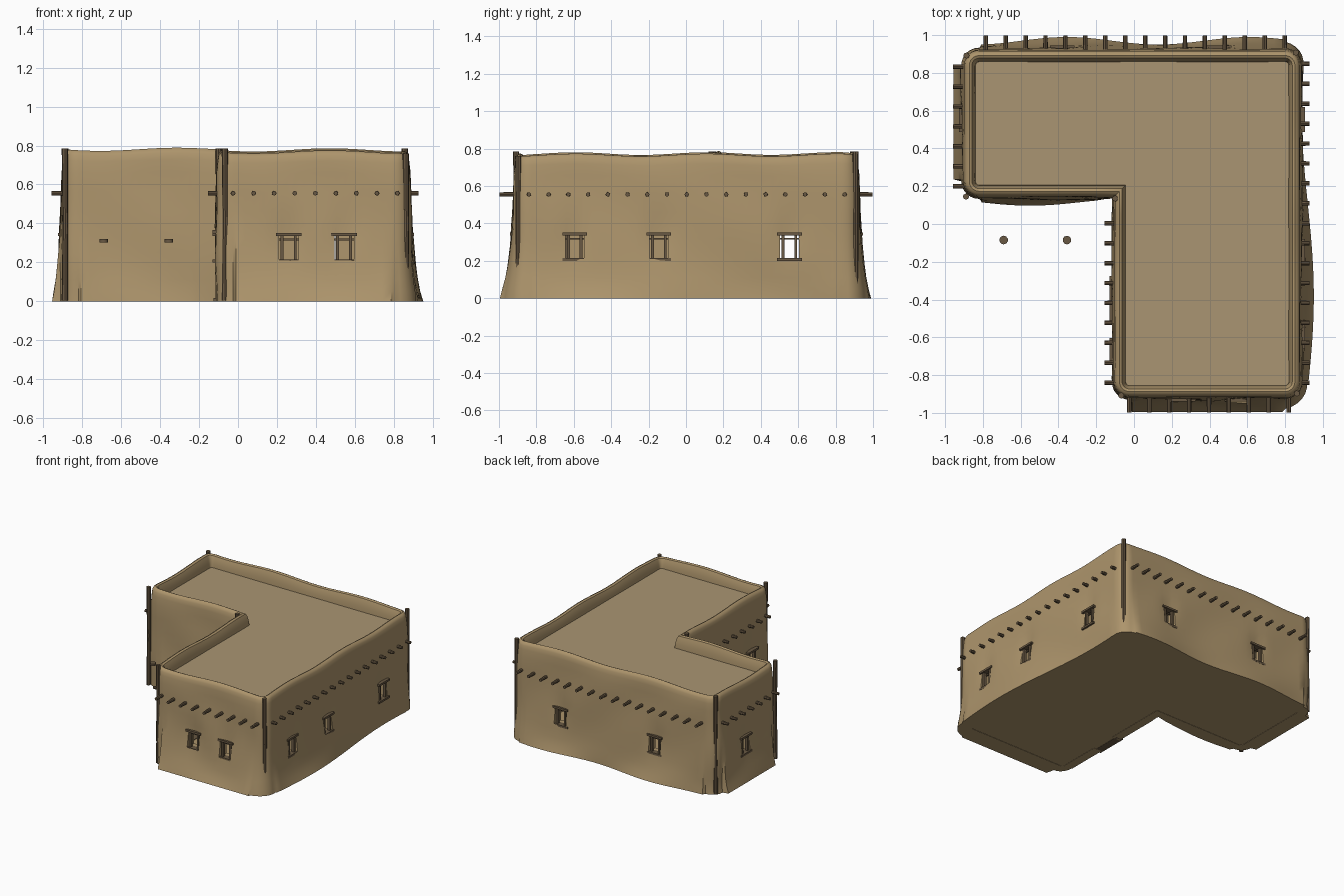
import bpy, bmesh, math
from mathutils import Vector, Matrix

cube = bpy.data.objects.get("Cube")
if cube:
    bpy.data.objects.remove(cube, do_unlink=True)


def material(name, rgb):
    m = bpy.data.materials.new(name)
    m.use_nodes = True
    m.diffuse_color = (*rgb, 1)
    m.node_tree.nodes["Principled BSDF"].inputs["Base Color"].default_value = (*rgb, 1)
    return m


ADOBE = material("adobe tan", (0.42, 0.30, 0.15))
ROOF = material("packed earth", (0.40, 0.30, 0.17))
WOOD = material("weathered wood", (0.14, 0.098, 0.056))


def make_object(name, bm, mat=None, smooth=None):
    bmesh.ops.recalc_face_normals(bm, faces=bm.faces)
    me = bpy.data.meshes.new(name)
    bm.to_mesh(me)
    bm.free()
    ob = bpy.data.objects.new(name, me)
    bpy.context.collection.objects.link(ob)
    if mat:
        me.materials.append(mat)
    if smooth:
        bpy.ops.object.select_all(action="DESELECT")
        ob.select_set(True)
        bpy.context.view_layer.objects.active = ob
        bpy.ops.object.shade_smooth_by_angle(angle=math.radians(smooth))
    return ob


def add_box(bm, frame, centre, size):
    bmesh.ops.create_cube(bm, size=1, matrix=frame @ Matrix.Translation(centre) @ Matrix.Diagonal((*size, 1)))


def add_log(bm, a, b, r1, r2, sides=8):
    a, b = Vector(a), Vector(b)
    turn = (b - a).to_track_quat("Z", "Y").to_matrix().to_4x4()
    bmesh.ops.create_cone(bm, cap_ends=True, segments=sides, radius1=r1, radius2=r2,
                          depth=(b - a).length, matrix=Matrix.Translation((a + b) / 2) @ turn)


# L-shaped plan, counter-clockwise
CORNERS = [Vector(c) for c in ((-0.105, -0.915), (0.88, -0.915), (0.88, 0.92),
                               (-0.9, 0.92), (-0.9, 0.145), (-0.105, 0.145))]
RADIUS, STEP = 0.08, 0.045


def outward(d):
    return Vector((d.y, -d.x))


def plan_points():
    """Points of the plan as (position, outward normal, flare factor)."""
    pts, n = [], len(CORNERS)
    for i, c in enumerate(CORNERS):
        d0 = (c - CORNERS[i - 1]).normalized()
        d1 = (CORNERS[(i + 1) % n] - c).normalized()
        n0, n1 = outward(d0), outward(d1)
        if d0.cross(d1) > 0:
            mid = c - RADIUS * (n0 + n1)
            keep = 0.8 if c.x > 0.5 else 0.2
            for k in range(7):
                a = math.pi / 2 * k / 6
                nn = math.cos(a) * n0 + math.sin(a) * n1
                pts.append((mid + RADIUS * nn, nn, keep))
        else:
            pts.append((c, n0 + n1, 0.2))
        nxt = CORNERS[(i + 1) % n]
        length = (nxt - c).length
        count = int(length / STEP)
        for k in range(1, count):
            t = length * k / count
            if RADIUS + 0.01 < t < length - RADIUS - 0.01:
                pts.append((c + d1 * t, n1, 1))
    return pts


PLAN = plan_points()

# Openings: wall position and outward direction
WINDOWS = [((0.26, -0.915), (0, -1)), ((0.545, -0.915), (0, -1)),
           ((0.88, -0.595), (1, 0)), ((0.88, -0.145), (1, 0)), ((0.88, 0.553), (1, 0)),
           ((0.45, 0.92), (0, 1)), ((-0.38, 0.92), (0, 1)),
           ((-0.9, 0.553), (-1, 0)), ((-0.105, -0.67), (-1, 0))]
DOOR = ((-0.105, -0.4), (-1, 0))


def wall_frame(opening):
    (x, y), (nx, ny) = opening
    return Matrix(((-ny, nx, 0, x), (nx, ny, 0, y), (0, 0, 1, 0), (0, 0, 0, 1)))


def flare(p, n, keep):
    """How far the foot of the wall spreads out."""
    if n.x < -0.5 and p.x > -0.5:
        fx = 0.008
    elif n.x < 0:
        fx = 0.055
    else:
        fx = 0.04 + 0.032 * math.sin(3.2 * p.y + 2.8)
    if n.y < 0:
        fy = 0.08 if p.y < 0 else 0.03 + 0.018 * math.cos(6 * (p.x + 0.55))
    else:
        fy = 0.05 + 0.02 * math.sin(6.5 * p.x - 2.4)
    return keep * (fx * abs(n.x) + fy * abs(n.y)) / (abs(n.x) + abs(n.y))


def dimple(p, z):
    """Shallow hollow worn around each window."""
    return sum(0.016 * math.exp(-((p - Vector(w)).length / 0.06) ** 2 - ((z - 0.34) / 0.09) ** 2)
               for w, _ in WINDOWS)


# Wall section: flare share, offset, height (outer face up, over the rim, inner face down)
OUTER = [(1, 0, 0), (0.78, 0.001, 0.05), (0.55, 0.003, 0.11), (0.36, 0.006, 0.18), (0.24, 0.008, 0.25),
         (0.15, 0.009, 0.32), (0.08, 0.01, 0.39), (0.03, 0.009, 0.46), (0, 0.007, 0.56), (0, 0.003, 0.66),
         (0, 0, 0.72)]
RIM = [(0, -0.005, 0.75), (0, -0.014, 0.767), (0, -0.028, 0.774), (0, -0.042, 0.767),
       (0, -0.051, 0.745), (0, -0.058, 0.71), (0, -0.062, 0.67), (0, -0.062, 0)]

bm = bmesh.new()
rings = []
for p, n, keep in PLAN:
    lift = 0.008 * math.sin(8 * p.x - 2.2) + 0.007 * math.sin(9 * p.y + 0.6)
    ring = []
    for share, off, z in OUTER + RIM:
        o = off + share * flare(p, n, keep)
        if 0 < z < 0.72 and off > 0:
            o += 0.004 * math.sin(9 * p.x + 7 * p.y + 11 * z) - dimple(p, z)
        q = p + n * o
        ring.append(bm.verts.new((q.x, q.y, z + lift * max(0, (z - 0.6) / 0.17))))
    rings.append(ring)
for i, ring in enumerate(rings):
    prev = rings[i - 1]
    for j in range(len(ring)):
        bm.faces.new((prev[j - 1], ring[j - 1], ring[j], prev[j]))
walls = make_object("adobe_walls", bm, ADOBE)

# Cut the window and door openings
bm = bmesh.new()
for w in WINDOWS:
    add_box(bm, wall_frame(w), (0, 0, 0.275), (0.1, 0.3, 0.13))
add_box(bm, wall_frame(DOOR), (0, 0, 0.16), (0.2, 0.3, 0.38))
cutter = make_object("opening_cutter", bm)
cutter.hide_render = True
mod = walls.modifiers.new("openings", "BOOLEAN")
mod.operation, mod.solver, mod.object = "DIFFERENCE", "EXACT", cutter
bpy.ops.object.select_all(action="DESELECT")
walls.select_set(True)
bpy.context.view_layer.objects.active = walls
bpy.ops.object.modifier_apply(modifier=mod.name)
bpy.data.objects.remove(cutter, do_unlink=True)
bpy.ops.object.shade_smooth_by_angle(angle=math.radians(40))


# Roof deck and floor slab
def slab(name, z, thick, inset, mat):
    bm = bmesh.new()
    f = bm.faces.new([bm.verts.new((*(p - n * inset), z)) for p, n, _ in PLAN])
    up = bmesh.ops.extrude_face_region(bm, geom=[f])["geom"]
    bmesh.ops.translate(bm, vec=(0, 0, thick), verts=[v for v in up if isinstance(v, bmesh.types.BMVert)])
    make_object(name, bm, mat)


slab("roof_deck", 0.66, 0.02, 0.05, ROOF)
slab("floor_slab", 0.002, 0.01, 0.03, ADOBE)

# Window frames: lintel, sill, two uprights and an upper rail
for k, w in enumerate(WINDOWS):
    bm = bmesh.new()
    fr = wall_frame(w)
    for z in (0.343, 0.206):
        add_box(bm, fr, (0, 0.003, z), (0.132, 0.045, 0.016))
    for s in (-1, 1):
        add_box(bm, fr, (s * 0.034, 0.002, 0.275), (0.015, 0.022, 0.13))
    add_box(bm, fr, (0, -0.01, 0.318), (0.1, 0.012, 0.009))
    make_object(f"window_frame_{k + 1}", bm, WOOD)

# Door frame with threshold
bm = bmesh.new()
fr = wall_frame(DOOR)
add_box(bm, fr, (0, -0.01, 0.008), (0.25, 0.06, 0.016))
add_box(bm, fr, (0, 0, 0.355), (0.25, 0.05, 0.02))
for s in (-1, 1):
    add_box(bm, fr, (s * 0.092, -0.01, 0.18), (0.018, 0.04, 0.34))
make_object("door_frame", bm, WOOD)

# Roof beam ends: first position along the wall, count, direction, outer reach
BEAMS = [("front", -0.025, 9, 0.998, lambda t, r: (t, -r)), ("back", -0.785, 16, 0.998, lambda t, r: (t, r)),
         ("right", -0.84, 17, 0.928, lambda t, r: (r, t)), ("left", 0.2, 7, 0.957, lambda t, r: (-r, t)),
         ("courtyard", -0.84, 9, 0.155, lambda t, r: (-r, t))]
for side, start, count, reach, place in BEAMS:
    bm = bmesh.new()
    for i in range(count):
        t = start + 0.1055 * i
        add_log(bm, (*place(t, reach - 0.09), 0.555), (*place(t, reach), 0.555), 0.0125, 0.0115)
    make_object(f"{side}_beam_ends", bm, WOOD, 40)

# Corner posts
POSTS = [(-0.068, -0.908), (0.862, -0.897), (0.857, 0.907), (-0.887, 0.892), (-0.89, 0.145), (-0.1, 0.135)]
for k, (x, y) in enumerate(POSTS):
    bm = bmesh.new()
    add_log(bm, (x, y, 0.004), (x + 0.003, y, 0.4), 0.016, 0.014)
    add_log(bm, (x + 0.003, y, 0.4), (x, y, 0.784 if k != 1 else 0.76), 0.014, 0.016)
    make_object(f"corner_post_{k + 1}", bm, WOOD, 40)

# Two small courtyard discs
for side, x in (("left", -0.355), ("right", -0.69)):
    bm = bmesh.new()
    add_log(bm, (x, -0.085, 0.303), (x, -0.085, 0.319), 0.023, 0.023, 10)
    make_object(f"{side}_disc", bm, WOOD, 40)
